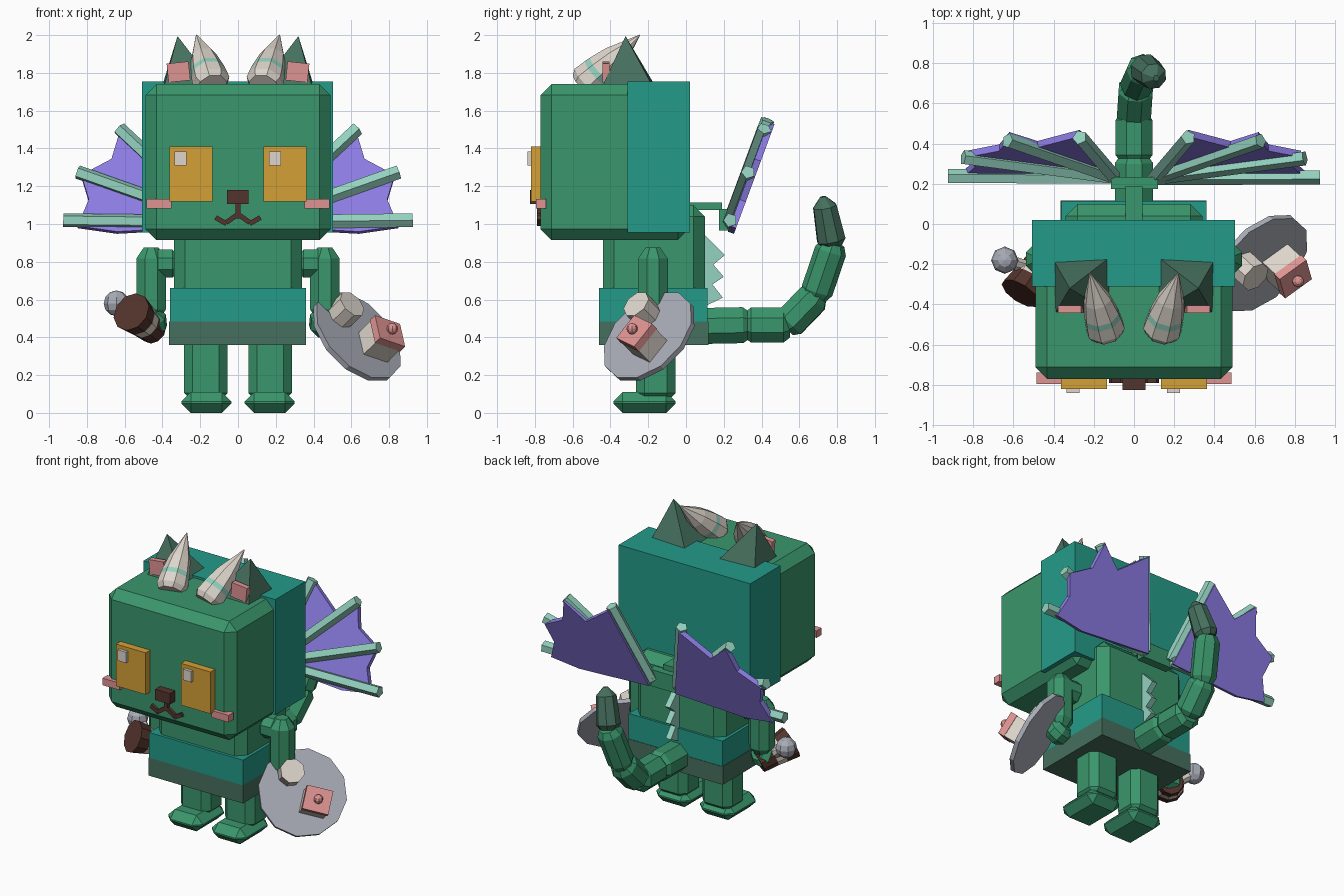
import bpy, bmesh, math
from mathutils import Vector, Matrix

if "Cube" in bpy.data.objects:
    bpy.data.objects.remove(bpy.data.objects["Cube"])


def material(name, rgb):
    m = bpy.data.materials.new(name)
    lin = [((c / 255 + 0.055) / 1.055) ** 2.4 for c in rgb]
    m.diffuse_color = (*lin, 1)
    m.use_nodes = True
    m.node_tree.nodes["Principled BSDF"].inputs["Base Color"].default_value = m.diffuse_color
    return m


GREEN = material("green", (58, 150, 108))
DARK = material("dark_green", (70, 112, 94))
TEAL = material("teal", (36, 155, 137))
MINT = material("mint", (148, 210, 191))
PURPLE = material("purple", (140, 124, 228))
ORANGE = material("orange", (212, 160, 54))
PINK = material("pink", (222, 148, 146))
CREAM = material("cream", (222, 214, 204))
BROWN = material("brown", (84, 52, 45))
GREY = material("grey", (168, 172, 182))


def finish(name, bm, mats):
    bmesh.ops.recalc_face_normals(bm, faces=bm.faces[:])
    me = bpy.data.meshes.new(name)
    bm.to_mesh(me)
    bm.free()
    for m in mats:
        me.materials.append(m)
    ob = bpy.data.objects.new(name, me)
    bpy.context.collection.objects.link(ob)
    return ob


def box(name, x, y, z, mat, bevel=0.0, matrix=None):
    """Box from three (low, high) ranges with optional chamfered edges."""
    bm = bmesh.new()
    bmesh.ops.create_cube(bm, size=1)
    for v in bm.verts:
        for i, (a, b) in enumerate((x, y, z)):
            v.co[i] = (a + b) / 2 + v.co[i] * (b - a)
    if bevel:
        bmesh.ops.bevel(bm, geom=bm.edges[:], offset=bevel, segments=1, affect='EDGES')
    if matrix:
        bm.transform(matrix)
    return finish(name, bm, [mat])


def rod(name, a, b, profile, mats, sides=8):
    """Faceted rod from a to b; profile is (t, radius, material index of the next band)."""
    a, b = Vector(a), Vector(b)
    d = b - a
    q = d.to_track_quat('Z', 'Y')
    bm = bmesh.new()
    rings = []
    for t, r, _ in profile:
        rings.append([bm.verts.new(a + d * t + q @ Vector(
            (r * math.cos(2 * math.pi * (k + 0.5) / sides),
             r * math.sin(2 * math.pi * (k + 0.5) / sides), 0))) for k in range(sides)])
    bm.faces.new(rings[0]).material_index = profile[0][2]
    bm.faces.new(rings[-1]).material_index = profile[-1][2]
    for i in range(len(rings) - 1):
        for k in range(sides):
            j = (k + 1) % sides
            f = bm.faces.new((rings[i][k], rings[i][j], rings[i + 1][j], rings[i + 1][k]))
            f.material_index = profile[i][2]
    return finish(name, bm, mats)


def capsule(name, a, b, r, mat, sides=8, end=0.6, cap=0.18):
    return rod(name, a, b, [(0, r * end, 0), (cap, r, 0), (1 - cap, r, 0), (1, r * end, 0)], [mat], sides)


def plate(name, points, offset, mat):
    """Flat outline extruded along an offset vector."""
    bm = bmesh.new()
    f = bm.faces.new([bm.verts.new(p) for p in points])
    ext = bmesh.ops.extrude_face_region(bm, geom=[f])
    for g in ext["geom"]:
        if isinstance(g, bmesh.types.BMVert):
            g.co += Vector(offset)
    if f.is_valid is False or len(bm.faces) < len(points) + 2:
        bm.faces.new(bm.verts[:len(points)])
    return finish(name, bm, [mat])


def ball(name, c, r, mat):
    bm = bmesh.new()
    bmesh.ops.create_uvsphere(bm, u_segments=8, v_segments=6, radius=r)
    bm.transform(Matrix.Translation(c))
    return finish(name, bm, [mat])


def span(s, a, b):
    return (a, b) if s > 0 else (-b, -a)


# Head, hood, torso and skirt
box("head", (-0.49, 0.49), (-0.77, 0.015), (0.915, 1.74), GREEN, 0.058)
box("hood", (-0.507, 0.503), (-0.31, 0.02), (0.955, 1.755), TEAL)
box("torso", (-0.34, 0.34), (-0.44, 0.10), (0.38, 1.10), GREEN, 0.06)
box("skirt_top", (-0.36, 0.36), (-0.46, 0.115), (0.485, 0.66), TEAL)
box("skirt_hem", (-0.365, 0.36), (-0.46, 0.118), (0.36, 0.485), DARK)

# Nose and mouth
box("nose", (-0.058, 0.056), (-0.825, -0.76), (1.105, 1.18), BROWN)
box("mouth_middle", (-0.013, 0.013), (-0.79, -0.76), (1.03, 1.11), BROWN)

for s in (-1, 1):
    # Eyes, highlights and cheeks
    box("eye", span(s, 0.135, 0.363), (-0.82, -0.76), (1.12, 1.41), ORANGE)
    hx = -0.335 if s < 0 else 0.165
    box("eye_highlight", (hx, hx + 0.063), (-0.84, -0.81), (1.31, 1.385), CREAM)
    box("cheek", span(s, 0.352, 0.484), (-0.795, -0.74), (1.083, 1.132), PINK)
    for cx, cz, ang in ((0.035, 1.027, 35), (0.09, 1.018, -30)):
        m = Matrix.Translation((s * cx, -0.775, cz)) @ Matrix.Rotation(math.radians(s * ang), 4, 'Y')
        box("mouth_side", (-0.033, 0.033), (-0.015, 0.015), (-0.013, 0.013), BROWN, 0, m)

    # Ears: off-centre pyramids with a pink inset
    bm = bmesh.new()
    base = [bm.verts.new((s * x, y, 1.735)) for x, y in
            ((0.12, -0.44), (0.39, -0.44), (0.40, -0.18), (0.12, -0.165))]
    tip = bm.verts.new((s * 0.32, -0.32, 1.995))
    bm.faces.new(base)
    for k in range(4):
        bm.faces.new((base[k], base[(k + 1) % 4], tip))
    finish("ear", bm, [DARK])
    m = Matrix.Translation((s * 0.315, -0.425, 1.805)) @ Matrix.Rotation(math.radians(s * 6), 4, 'Y')
    box("inner_ear", (-0.058, 0.058), (-0.017, 0.02), (-0.05, 0.05), PINK, 0, m)

    # Horns with a mint band
    rod("horn", (s * 0.135, -0.545, 1.73), (s * 0.22, -0.245, 2.0),
        [(0, 0.08, 0), (0.08, 0.1, 0), (0.24, 0.094, 1), (0.32, 0.09, 0), (0.56, 0.07, 0), (1, 0.003, 0)],
        [CREAM, MINT], 8)

    # Legs and feet
    box("leg", span(s, 0.055, 0.285), (-0.265, -0.055), (0.06, 0.42), GREEN, 0.045)
    box("foot", span(s, 0.035, 0.30), (-0.385, -0.055), (0.0, 0.11), GREEN, 0.05)

    # Arms
    capsule("shoulder", (s * 0.31, -0.175, 0.79), (s * 0.46, -0.175, 0.79), 0.08, GREEN, 8, 0.6, 0.25)
    capsule("arm", (s * 0.46, -0.175, 0.49), (s * 0.46, -0.175, 0.875), 0.085, GREEN, 8, 0.5, 0.15)
    capsule("hand", (s * 0.45, -0.14, 0.51), (s * 0.47, -0.25, 0.45), 0.085, GREEN, 8, 0.6, 0.3)

    # Wings: four bones and a scalloped membrane on a leaning plane
    def on_wing(x, z, back=0.0):
        return Vector((s * x, 0.235 + (z - 1.02) * 0.37 + back, z))
    for x, z in ((0.925, 1.02), (0.85, 1.275), (0.63, 1.505), (0.27, 1.55)):
        rod("wing_bone", on_wing(0.10, 1.01), on_wing(x, z), [(0, 0.038, 0), (1, 0.038, 0)], [MINT], 5)
    outline = ((0.10, 0.99), (0.64, 0.96), (0.85, 0.99), (0.79, 1.13), (0.83, 1.26),
               (0.67, 1.345), (0.62, 1.51), (0.48, 1.39), (0.27, 1.54))
    plate("wing_membrane", [on_wing(x, z, 0.008) for x, z in outline], (0, 0.033, -0.012), PURPLE)

# Wing bracket
box("bracket_arm", (-0.042, 0.042), (0.02, 0.19), (1.075, 1.115), GREEN)
box("bracket_bar", (-0.115, 0.12), (0.175, 0.235), (0.965, 1.08), GREEN)

# Back spikes
teeth = ((0.07, 0.97), (0.205, 0.835), (0.145, 0.785), (0.2, 0.72), (0.14, 0.68), (0.195, 0.61), (0.07, 0.55))
plate("back_spikes", [(-0.02, y, z) for y, z in teeth], (0.04, 0, 0), MINT)

# Tail
path = [(0, 0.08, 0.46), (0, 0.325, 0.465), (0, 0.535, 0.465), (0.01, 0.685, 0.62),
        (0.05, 0.775, 0.885), (0.11, 0.725, 1.145)]
for i, r in enumerate((0.103, 0.1, 0.092, 0.085)):
    a, b = Vector(path[i]), Vector(path[i + 1])
    e = (b - a).normalized() * 0.015
    capsule("tail_segment", a - e, b + e, r, GREEN, 8, 0.72, 0.14)
rod("tail_tip", path[4], path[5], [(0, 0.055, 0), (0.12, 0.08, 0), (0.8, 0.066, 0), (1, 0.015, 0)], [DARK], 8)

# Tray with a small cake and a round treat
n = Vector((0.6, -0.555, 0.576)).normalized()
c = Vector((0.63, -0.195, 0.405))
rod("tray", c - n * 0.015, c + n * 0.015, [(0, 0.285, 0), (1, 0.285, 0)], [GREY], 12)
t = c + Vector((-0.1, 0, 0.1))
rod("round_treat", t, t + n * 0.125, [(0, 0.08, 0), (1, 0.08, 0)], [CREAM], 8)
right = Vector((0.707, 0.707, 0))
right = (right - n * right.dot(n)).normalized()
up = n.cross(right)
frame = Matrix((right, up, n)).transposed().to_4x4()
frame = Matrix.Translation(c + Vector((0.076, 0.012, -0.066))) @ frame @ Matrix.Rotation(math.radians(-18), 4, 'Z')
box("cake", (-0.08, 0.08), (-0.075, 0.075), (0, 0.125), CREAM, 0, frame)
box("frosting", (-0.085, 0.085), (-0.078, 0.078), (0.12, 0.165), PINK, 0, frame)
ball("cherry", frame @ Vector((0, 0, 0.185)), 0.03, PINK)

# Brown mallet with cream band and grey knob
rod("mallet_head", (-0.445, -0.16, 0.435), (-0.565, -0.345, 0.535),
    [(0, 0.075, 0), (0.4, 0.085, 1), (0.65, 0.095, 0), (1, 0.108, 0)], [BROWN, CREAM], 10)
rod("mallet_stem", (-0.51, -0.22, 0.48), (-0.63, -0.185, 0.57), [(0, 0.035, 0), (1, 0.035, 0)], [CREAM], 8)
ball("mallet_knob", (-0.643, -0.18, 0.58), 0.068, GREY)
